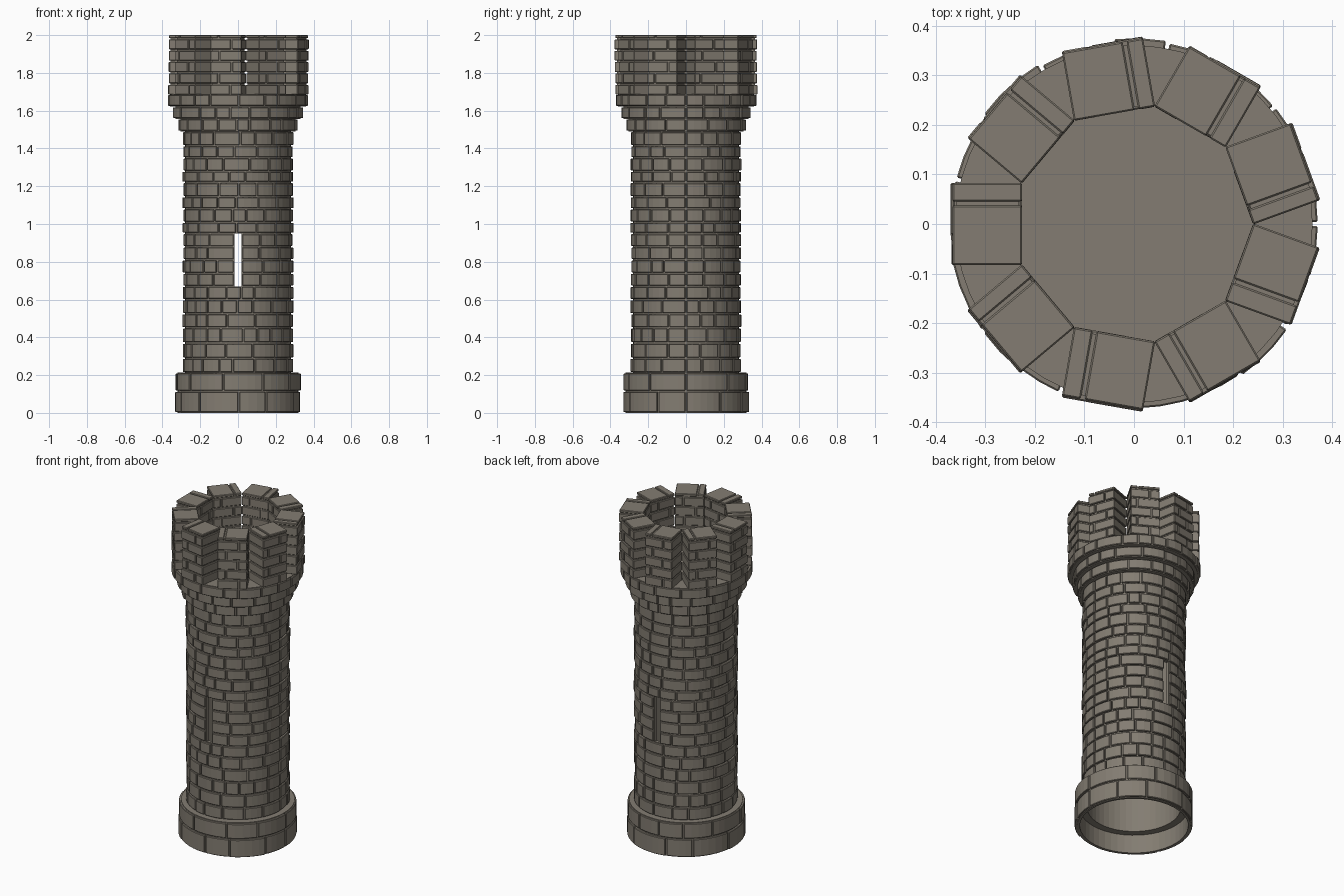
import bpy, bmesh, math, random
from mathutils import Matrix, Vector

random.seed(7)
if "Cube" in bpy.data.objects:
    bpy.data.objects.remove(bpy.data.objects["Cube"], do_unlink=True)

# One stone colour throughout
STONE = bpy.data.materials.new("warm grey stone")
STONE.use_nodes = True
rgb = (0.228, 0.204, 0.168, 1)
STONE.diffuse_color = rgb
STONE.node_tree.nodes["Principled BSDF"].inputs["Base Color"].default_value = rgb

GAP = 0.008
TAU = math.tau


def finish(bm, name, bevel=0):
    """Turn a bmesh into a named object, with optional chipped-edge bevel."""
    bmesh.ops.recalc_face_normals(bm, faces=bm.faces)
    me = bpy.data.meshes.new(name)
    bm.to_mesh(me)
    bm.free()
    me.materials.append(STONE)
    ob = bpy.data.objects.new(name, me)
    bpy.context.collection.objects.link(ob)
    if bevel:
        mod = ob.modifiers.new("worn edges", "BEVEL")
        mod.width = bevel
        mod.segments = 1
        mod.limit_method = "ANGLE"
        mod.angle_limit = math.radians(50)


def arc_block(bm, a0, a1, r0, r1, z0, z1, n):
    """Curved block between two angles, radii and heights."""
    loops = []
    for i in range(n + 1):
        a = a0 + (a1 - a0) * i / n
        c, s = math.cos(a), math.sin(a)
        loops.append([bm.verts.new((r * c, r * s, z))
                      for r, z in ((r0, z0), (r1, z0), (r1, z1), (r0, z1))])
    for p, q in zip(loops, loops[1:]):
        for k in range(4):
            bm.faces.new((p[k], p[(k + 1) % 4], q[(k + 1) % 4], q[k]))
    bm.faces.new(loops[0])
    bm.faces.new(loops[-1][::-1])


def box(bm, angle, r0, r1, t0, t1, z0, z1):
    """Straight block placed radially, t is the sideways offset."""
    size = Vector((r1 - r0, t1 - t0, z1 - z0))
    centre = Vector(((r0 + r1) / 2, (t0 + t1) / 2, (z0 + z1) / 2))
    mat = (Matrix.Rotation(angle, 4, "Z") @ Matrix.Translation(centre)
           @ Matrix.Diagonal((*size, 1)))
    bmesh.ops.create_cube(bm, size=1, matrix=mat)


def course(bricks, core, arcs, r0, r1, z0, z1, count):
    """One ring of bricks of uneven length around a recessed core."""
    for a0, a1 in arcs:
        n = max(1, round(count * (a1 - a0) / TAU))
        widths = [random.uniform(0.65, 1.35) for _ in range(n)]
        scale = (a1 - a0) / sum(widths)
        a = a0
        for w in widths:
            b = a + w * scale
            pad = GAP / 2 / r1
            out = r1 + random.uniform(-0.002, 0.005)
            arc_block(bricks, a + pad, b - pad, r0 + 0.004, out,
                      z0 + GAP / 2, z1 - GAP / 2, max(2, round((b - a) / 0.13)))
            a = b
        arc_block(core, a0, a1, r0, r1 - 0.01, z0, z1,
                  max(4, round((a1 - a0) / 0.13)))


def stack(name, rows, count):
    """Rows are (inner radius, outer radius, bottom, top, arcs)."""
    bricks, core = bmesh.new(), bmesh.new()
    for r0, r1, z0, z1, arcs in rows:
        course(bricks, core, arcs, r0, r1, z0, z1, count)
    finish(bricks, name + "_bricks", 0.003)
    finish(core, name + "_core")


FULL = [(0, TAU)]
half, slit = math.pi / 2, 0.07
# Arcs that leave an arrow slit open at the front and the back
SPLIT = [(0, half - slit), (half + slit, 3 * half - slit), (3 * half + slit, TAU)]

# Plinth
stack("plinth", [(0.305, 0.33, 0, 0.115, FULL), (0.262, 0.33, 0.115, 0.213, FULL)], 11)

# Shaft: courses get slightly thinner towards the top
heights = [0.213, 0.29, 0.37, 0.45, 0.525, 0.6, 0.67, 0.74, 0.81, 0.88, 0.95,
           1.01, 1.08, 1.145, 1.22, 1.28, 1.35, 1.415, 1.49]
rows = []
for z0, z1 in zip(heights, heights[1:]):
    opening = 0.66 < z0 < 0.94
    rows.append((0.262, 0.29, z0, z1, SPLIT if opening else FULL))
stack("shaft", rows, 17)

# Flared rings under the battlements
stack("corbel", [(0.255, 0.315, 1.49, 1.557, FULL),
                 (0.255, 0.342, 1.557, 1.622, FULL),
                 (0.255, 0.37, 1.622, 1.687, FULL)], 19)

# Roof floor
floor = bmesh.new()
bmesh.ops.create_cone(floor, cap_ends=True, segments=48, radius1=0.355, radius2=0.355,
                      depth=0.03, matrix=Matrix.Translation((0, 0, 1.67)))
finish(floor, "roof_floor")

# Nine merlons: five courses of one long and one short brick, and thin capstones
bricks, core, caps = bmesh.new(), bmesh.new(), bmesh.new()
ROWS, BASE, CAP, TOP, W = 5, 1.685, 1.985, 2.0, 0.083
step = (CAP - BASE) / ROWS
for i in range(9):
    angle = math.radians(20 + 40 * i)
    for k in range(ROWS):
        z0 = BASE + k * step
        cut = (-0.042 if k % 2 else 0.03) + random.uniform(-0.008, 0.008)
        for t0, t1 in ((-W, cut - GAP / 2), (cut + GAP / 2, W)):
            box(bricks, angle, 0.225 + random.uniform(0, 0.004),
                0.366 + random.uniform(-0.002, 0.004), t0, t1, z0, z0 + step - GAP)
    box(core, angle, 0.232, 0.358, -W + 0.007, W - 0.007, BASE, TOP - 0.006)
    cut = -0.042 + random.uniform(-0.006, 0.006)
    for t0, t1 in ((-W, cut - GAP / 2), (cut + GAP / 2, W)):
        box(caps, angle, 0.226, 0.366, t0, t1, CAP, TOP)
finish(bricks, "merlon_bricks", 0.003)
finish(core, "merlon_core")
finish(caps, "merlon_capstones", 0.003)
